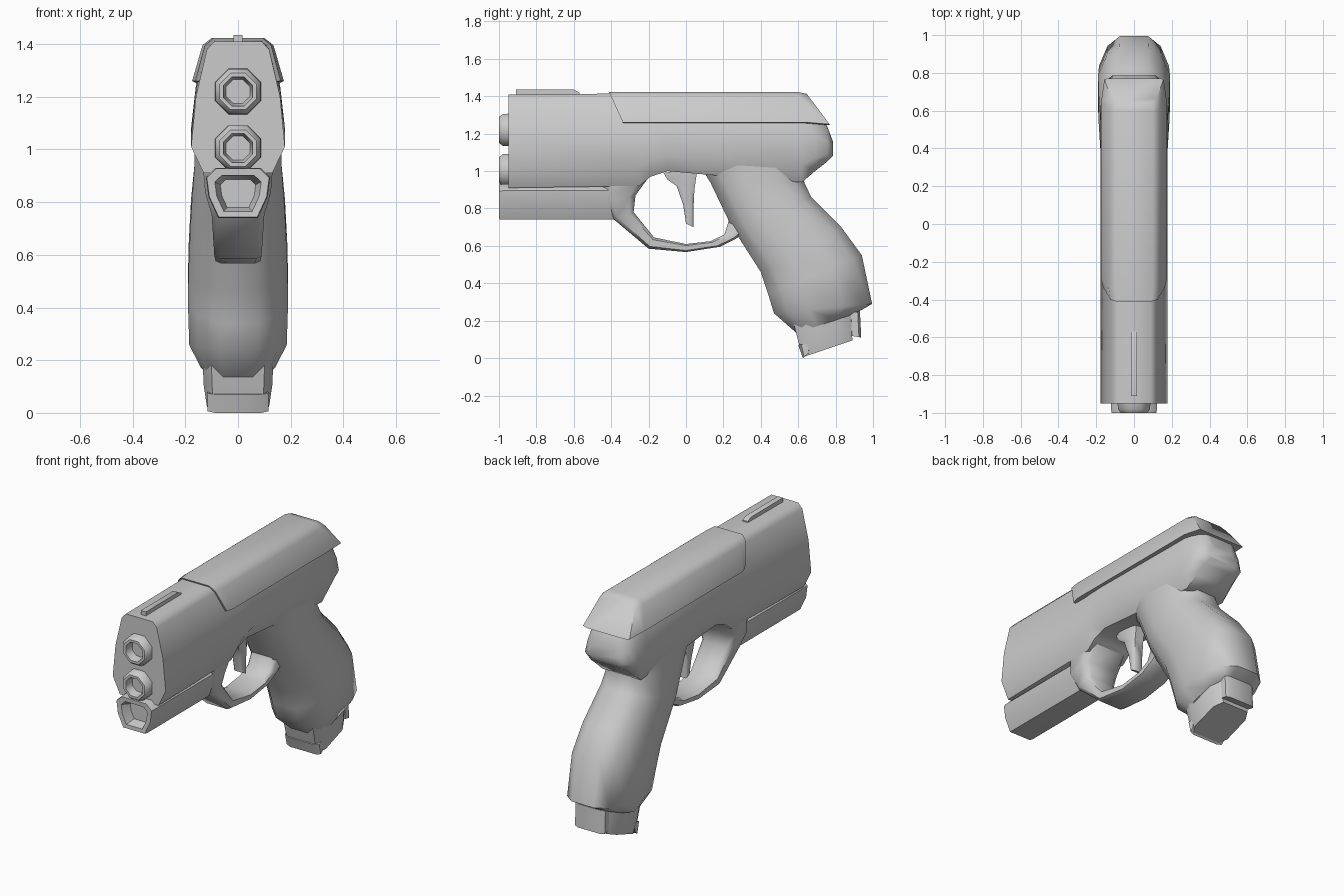
import bpy, bmesh, math


def loft(name, rings, angle=50):
    """Skin a list of equal-length closed rings, capping both ends."""
    bm = bmesh.new()
    vs = [[bm.verts.new(p) for p in r] for r in rings]
    n = len(vs[0])
    for a, b in zip(vs, vs[1:]):
        for i in range(n):
            j = (i + 1) % n
            bm.faces.new((a[i], a[j], b[j], b[i]))
    bm.faces.new(vs[0])
    bm.faces.new(vs[-1])
    bmesh.ops.recalc_face_normals(bm, faces=bm.faces)
    me = bpy.data.meshes.new(name)
    bm.to_mesh(me)
    bm.free()
    ob = bpy.data.objects.new(name, me)
    bpy.context.collection.objects.link(ob)
    bpy.ops.object.select_all(action='DESELECT')
    ob.select_set(True)
    bpy.context.view_layer.objects.active = ob
    bpy.ops.object.shade_smooth_by_angle(angle=math.radians(angle))
    return ob


def mirror_ring(half, y, shear=0.0, top=1.42):
    """Ring across the body from a half profile of (x, z)."""
    full = half + [(-x, z) for x, z in reversed(half)]
    return [(x, y + shear * (top - z), z) for x, z in full]


def slant_ring(front, back, w, shape):
    """Ring between two (y, z) points; shape holds (t, relative half width)."""
    pts = [(k * w, t) for t, k in shape] + [(-k * w, t) for t, k in reversed(shape)]
    return [(x, front[0] + t * (back[0] - front[0]),
             front[1] + t * (back[1] - front[1])) for x, t in pts]


BOX = [(0, 0.75), (0.2, 1), (0.8, 1), (1, 0.75)]
ROUND = [(0, 0.4), (0.14, 0.82), (0.35, 1), (0.7, 1), (0.9, 0.76), (1, 0.4)]

# Main body: y, top, bottom, width factor
body = []
for y, zt, zb, k in [(-0.95, 1.41, 0.91, 1), (-0.25, 1.415, 0.92, 1),
                     (-0.19, 1.415, 0.97, 1), (-0.1, 1.415, 1.0, 1),
                     (0.12, 1.415, 0.98, 1), (0.62, 1.41, 0.94, 1),
                     (0.69, 1.34, 1.0, 0.93), (0.755, 1.24, 1.05, 0.85),
                     (0.785, 1.16, 1.08, 0.65)]:
    h = zt - zb
    mid = min(zb + 0.11, zb + 0.2 * h)
    body.append(mirror_ring([(0.09 * k, zt), (0.118 * k, zt - 0.06 * h),
                             (0.16 * k, zt - 0.42 * h), (0.178 * k, mid),
                             (0.13 * k, zb)], y))
loft("body", body)

# Slide cover with slanted front and rear ends
cover = [(0.10, 1.423), (0.135, 1.395), (0.174, 1.26), (0.14, 1.255)]
loft("slide_cover", [mirror_ring([(x * 0.93, z) for x, z in cover], -0.41, 0.45),
                     mirror_ring(cover, -0.34, 0.3),
                     mirror_ring(cover, 0.60, 0.3),
                     mirror_ring([(x * 0.9, z - 0.01) for x, z in cover], 0.64, 0.75)])

# Front sight rib
loft("sight", [mirror_ring([(0.017, z), (0.017, 1.39)], y)
               for y, z in [(-0.91, 1.435), (-0.6, 1.435), (-0.57, 1.42)]])

# Two hollow barrels
for name, zc in [("upper_barrel", 1.22), ("lower_barrel", 1.005)]:
    loft(name, [[(r * math.cos((i + .5) * math.pi / 4), y,
                  zc + r * math.sin((i + .5) * math.pi / 4)) for i in range(8)]
                for r, y in [(0.095, -0.93), (0.092, -0.98), (0.075, -1.0),
                             (0.06, -1.0), (0.045, -0.93)]])

# Under-rail with recessed front opening
rail = [(0.085, 0.93), (0.122, 0.895), (0.112, 0.82), (0.075, 0.74)]
loft("under_rail",
     [mirror_ring([(x * k, 0.83 + (z - 0.83) * k) for x, z in rail], y)
      for k, y in [(0.55, -0.94), (0.72, -0.998), (0.97, -1.0), (1, -0.98), (1, -0.36)]])

# Trigger guard: inner point, outer point, half width
loft("trigger_guard", [slant_ring(a, b, w, BOX) for a, b, w in [
    ((-0.19, 0.98), (-0.45, 0.96), 0.135), ((-0.27, 0.87), (-0.44, 0.83), 0.125),
    ((-0.28, 0.78), (-0.39, 0.745), 0.10), ((-0.17, 0.645), (-0.2, 0.585), 0.09),
    ((0, 0.61), (0, 0.567), 0.085), ((0.13, 0.625), (0.18, 0.595), 0.085),
    ((0.205, 0.66), (0.27, 0.64), 0.085), ((0.23, 0.74), (0.36, 0.70), 0.085)]])

# Trigger
loft("trigger", [slant_ring(a, b, w, BOX) for a, b, w in [
    ((-0.12, 0.99), (0.055, 1.02), 0.04), ((-0.10, 0.955), (0.055, 0.97), 0.04),
    ((-0.05, 0.92), (0.045, 0.90), 0.04), ((-0.015, 0.82), (0.04, 0.80), 0.035),
    ((0.0, 0.72), (0.04, 0.70), 0.03)]])

# Grip: front point, back point, half width
loft("grip", [slant_ring(a, b, w, ROUND) for a, b, w in [
    ((0.06, 1.05), (0.66, 1.06), 0.165), ((0.13, 0.94), (0.63, 0.945), 0.165),
    ((0.24, 0.71), (0.67, 0.86), 0.178), ((0.40, 0.46), (0.83, 0.70), 0.188),
    ((0.44, 0.34), (0.94, 0.55), 0.19), ((0.47, 0.24), (0.995, 0.29), 0.185),
    ((0.59, 0.135), (0.90, 0.235), 0.14)]])

# Magazine base and its rear catch
loft("magazine", [slant_ring(a, b, w, BOX) for a, b, w in [
    ((0.575, 0.19), (0.88, 0.27), 0.135), ((0.60, 0.09), (0.885, 0.16), 0.13),
    ((0.625, 0.005), (0.89, 0.095), 0.118)]])
loft("magazine_catch", [slant_ring(a, b, w, BOX) for a, b, w in [
    ((0.87, 0.24), (0.93, 0.25), 0.10), ((0.875, 0.12), (0.937, 0.11), 0.10)]])
loft("magazine_lip", [slant_ring(a, b, 0.115, BOX) for a, b in [
    ((0.6, 0.07), (0.68, 0.09)), ((0.625, 0.0), (0.66, 0.03))]])
